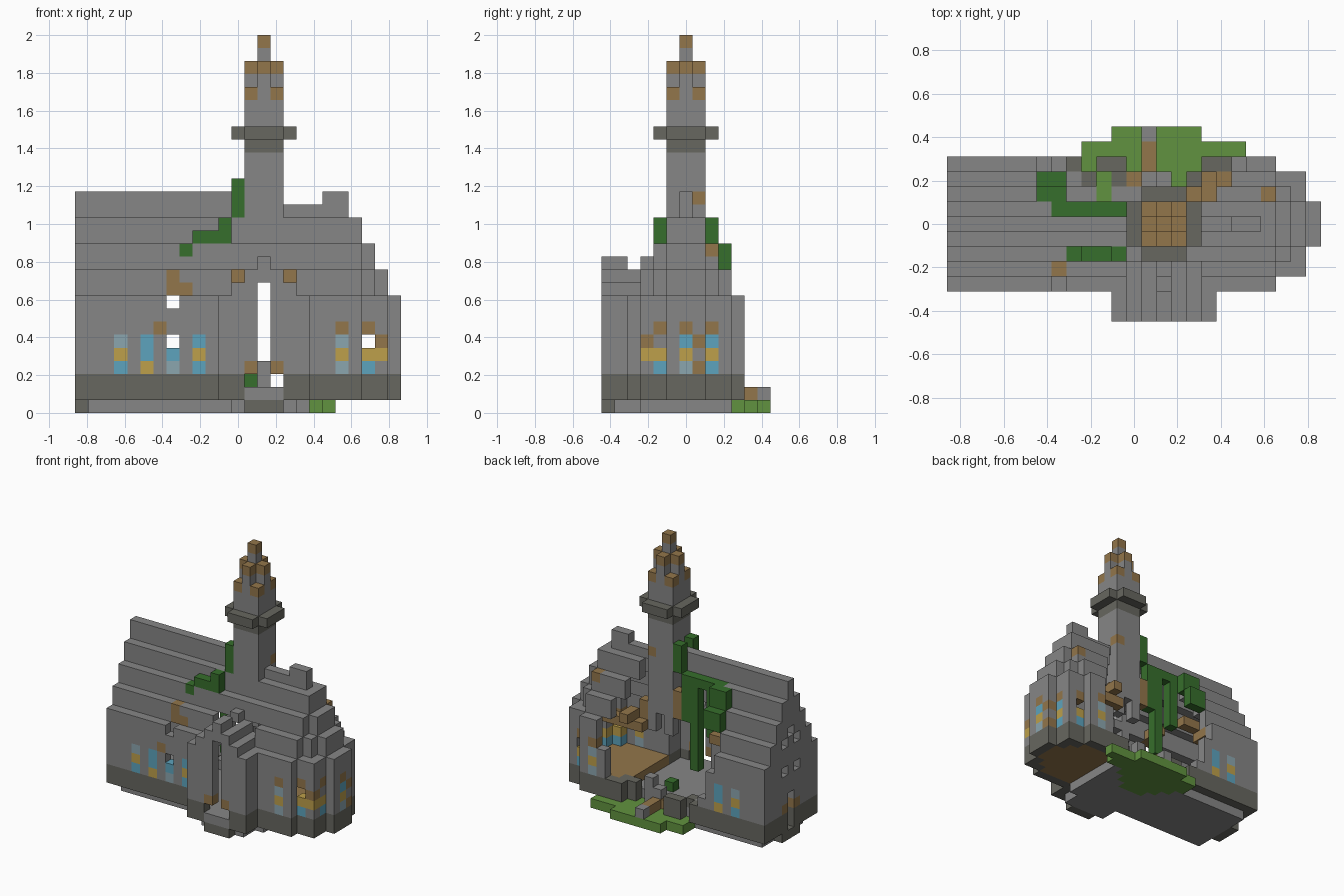
import bpy
import bmesh
from mathutils import Vector

if "Cube" in bpy.data.objects:
    bpy.data.objects.remove(bpy.data.objects["Cube"], do_unlink=True)

U = 2 / 29  # block edge
COLOURS = {
    "grey_stone": (.24, .24, .24), "dark_stone": (.135, .135, .115),
    "wood": (.29, .18, .07), "grass": (.12, .29, .05),
    "ivy": (.037, .156, .025), "blue_glass": (.11, .37, .51),
    "gold_glass": (.51, .35, .07), "pale_glass": (.26, .38, .43),
}
LETTER = {"b": "blue_glass", "g": "gold_glass", "p": "pale_glass",
          "w": "wood", "s": "grey_stone", "-": None}
grid = {}  # block position -> (part, colour)


def span(v):
    return range(v[0], v[1] + 1) if isinstance(v, tuple) else (v,)


def box(part, colour, xs, ys, zs):
    for i in span(xs):
        for j in span(ys):
            for k in span(zs):
                grid[i, j, k] = (part, colour)


def clear(xs, ys, zs):
    for i in span(xs):
        for j in span(ys):
            for k in span(zs):
                grid.pop((i, j, k), None)


def wall(part, i, j, top):
    for k in range(1, top):
        box(part, "dark_stone" if k < 3 else "grey_stone", i, j, k)


def window(i, j, code):
    """Column of panes listed upward from the sill."""
    for n, c in enumerate(code):
        clear(i, j, 3 + n)
        if LETTER[c]:
            part = "stained_windows" if c in "bgp" else "wall_patches"
            box(part, LETTER[c], i, j, 3 + n)


# Footprint with a stepped apse, and the depth of each block from the wall
def inside(i, j):
    d = abs(j - 6)
    return d <= 4 and i <= (24 if d < 2 else 23 if d < 4 else 21)


def depth(i, j):
    n = 0
    while all(inside(i + a, j + b) for r in [n + 1]
              for a in range(-r, r + 1) for b in [r - abs(a), abs(a) - r]):
        n += 1
    return n


# Nave walls and stepped roof, with the collapsed back left out
BROKEN = {6: 7, 7: 4, 8: 3, 9: 0, 10: 3, 11: 3, 17: 3, 18: 3, 19: 6}
GAP = {7: (7, 16), 8: (6, 17), 9: (6, 18)}
for i in range(25):
    for j in range(2, 11):
        if not inside(i, j):
            continue
        d = depth(i, j)
        top = 9 + 2 * d
        if i == 0:
            wall("west_gable", i, j, top)
        elif d == 0:
            if j == 10:
                top = 0 if 12 <= i <= 16 else BROKEN.get(i, top)
            wall("nave_walls", i, j, top)
        elif not (j in GAP and GAP[j][0] <= i <= GAP[j][1]):
            box("nave_roof", "grey_stone", i, j, (top - 2, top - 1))
clear((16, 18), 6, 16)

# Floors, foundation and doorsteps
box("foundation", "grey_stone", (1, 17), (3, 9), 0)
box("foundation", "grey_stone", (12, 16), (1, 2), 0)
box("nave_floor", "grey_stone", (1, 16), (3, 8), 1)
box("nave_floor", "grey_stone", (1, 9), 9, 1)
box("nave_floor", "grey_stone", (12, 16), (1, 2), 1)
for j in range(3, 10):
    box("apse_floor", "wood", (17, 23 if 5 <= j <= 7 else 22 if 4 <= j <= 8 else 21),
        j, (1, 2))
    if j in (3, 9):
        clear((22, 23), j, (1, 2))
        wall("nave_walls", 22, j, 9)
        wall("nave_walls", 23, j, 9)
box("doorsteps", "dark_stone", (13, 15), 0, 0)
box("doorsteps", "dark_stone", 0, (5, 7), 0)

# Gabled porch
clear((12, 16), (2, 3), (2, 10))
for i in range(11, 18):
    top = 12 - abs(i - 14)
    wall("porch_walls", i, 0, top)
    if i in (11, 17):
        wall("porch_walls", i, 1, top)
    for j in range(4):
        box("porch_roof", "grey_stone", i, j, (top - 2 if j < 2 else top - 1, top - 1))
clear(14, 2, 11)
clear((13, 15), 0, (1, 2))
box("nave_floor", "grey_stone", (13, 15), 0, 1)
clear(14, (0, 3), (3, 9))
for i in (13, 15):
    box("porch_brackets", "wood", i, 0, 3)

# West gable door and openings
clear(0, 6, (1, 4))
for j in (5, 7):
    box("west_brackets", "wood", 0, j, 3)
    clear(0, j, 7)
    clear(0, j, 10)
clear(0, 6, 11)

# Stained windows on the long walls and around the apse
for i, code in ((3, "bgp"), (5, "gbb")):
    window(i, 2, code)
    window(i, 10, code)
window(7, 2, "pb-ss-")
window(9, 2, "bgb")
window(20, 2, "pgpw")
window(20, 10, "pgpw")
window(22, 3, "bg-w")
window(22, 9, "bg-w")
window(23, 3, "sgw")
window(23, 4, "bgsw")
window(24, 6, "pgbw")
window(24, 7, "wsw")
window(23, 8, "bgbw")
box("wall_patches", "wood", 6, 2, 6)
box("wall_patches", "wood", 7, 3, (9, 10))
box("wall_patches", "wood", 21, 8, depth(21, 8) * 2 + 8)

# Tower with collar and tapering spire
box("tower", "grey_stone", (13, 15), (5, 7), (10, 24))
for i in (13, 15):
    box("tower", "grey_stone", i, 7, (8, 9))
    for j in (5, 7):
        box("spire", "wood", i, j, 24)
box("tower_collar", "dark_stone", (13, 15), (5, 7), 20)
box("tower_collar", "dark_stone", (12, 16), (4, 8), 21)
for i, j in ((12, 4), (12, 8), (16, 4), (16, 8)):
    clear(i, j, 21)
for k, c in ((25, "grey_stone"), (26, "wood")):
    box("spire", c, (13, 15), 6, k)
    box("spire", c, 14, (5, 7), k)
box("spire", "grey_stone", 14, 6, 27)
box("spire", "wood", 14, 6, 28)
box("wall_patches", "wood", 15, 7, 16)

# Broken timbers in the open back
box("broken_beams", "wood", (16, 20), 8, 8)
box("broken_beams", "wood", 16, 7, (9, 10))
box("broken_beams", "wood", 17, (8, 9), 9)
box("broken_beams", "wood", 12, 7, (10, 12))
box("broken_beams", "wood", 8, (3, 5), 9)
box("broken_beams", "wood", (4, 7), 8, 9)
box("broken_beams", "wood", 5, (8, 9), 8)

# Grass and rubble
box("grass", "grass", (11, 16), 12, 0)
box("grass", "grass", (9, 19), 11, 0)
box("grass", "grass", (9, 18), 10, 0)
box("grass", "grass", (10, 16), 9, 0)
box("grass", "grass", (11, 15), 8, 0)
box("grass", "grass", (12, 14), 7, 0)
box("grass", "grass", 10, (8, 9), 1)
box("rubble", "dark_stone", (16, 17), 9, (1, 2))
box("rubble", "dark_stone", 9, 9, 2)
box("rubble", "dark_stone", 11, 9, 1)
box("rubble", "grey_stone", 8, 9, 2)
box("rubble", "grey_stone", 13, 9, (1, 2))
box("rubble", "grey_stone", 14, 9, (1, 3))
box("rubble", "grey_stone", 13, 12, 1)
box("fallen_beam", "wood", 13, (10, 11), 1)
box("fallen_beam", "wood", 12, 9, 1)

# Ivy on both roof slopes and hanging through the gap
for j in (5, 7):
    box("ivy", "ivy", 12, j, (15, 17))
box("ivy", "ivy", 8, 4, 12)
box("ivy", "ivy", (9, 10), 4, 13)
box("ivy", "ivy", 11, 4, (13, 14))
box("ivy", "ivy", (7, 11), 7, 14)
for i, low in ((11, 10), (10, 5), (8, 9)):
    box("ivy", "ivy", i, 7, (low, 14))
box("ivy", "ivy", (6, 7), 8, (13, 14))
box("ivy", "ivy", (6, 7), 9, (11, 12))
box("bush", "ivy", 13, 7, (1, 2))

# Materials
mats = {}
for name, rgb in COLOURS.items():
    m = bpy.data.materials.new(name)
    m.use_nodes = True
    m.diffuse_color = (*rgb, 1)
    bsdf = next(n for n in m.node_tree.nodes if n.type == "BSDF_PRINCIPLED")
    bsdf.inputs["Base Color"].default_value = (*rgb, 1)
    bsdf.inputs["Roughness"].default_value = .9
    mats[name] = m

# Turn the blocks of each part into a mesh of its exposed faces
ORIGIN = Vector((-12.5, -6.5, 0))
for part in sorted({p for p, c in grid.values()}):
    cells = {pos: c for pos, (p, c) in grid.items() if p == part}
    used = sorted(set(cells.values()))
    bm = bmesh.new()
    for pos, colour in cells.items():
        centre = Vector(pos) + ORIGIN + Vector((.5, .5, .5))
        for axis in range(3):
            for sign in (-1, 1):
                n = Vector([sign if a == axis else 0 for a in range(3)])
                if tuple(int(a + b) for a, b in zip(pos, n)) in grid:
                    continue
                s = Vector([1 if a == (axis + 1) % 3 else 0 for a in range(3)])
                t = n.cross(s)
                ring = [centre + (n + s * a + t * b) / 2
                        for a, b in ((-1, -1), (1, -1), (1, 1), (-1, 1))]
                face = bm.faces.new([bm.verts.new(v * U) for v in ring])
                face.material_index = used.index(colour)
    bmesh.ops.remove_doubles(bm, verts=bm.verts, dist=U / 100)
    mesh = bpy.data.meshes.new(part)
    bm.to_mesh(mesh)
    bm.free()
    for c in used:
        mesh.materials.append(mats[c])
    bpy.context.collection.objects.link(bpy.data.objects.new(part, mesh))
